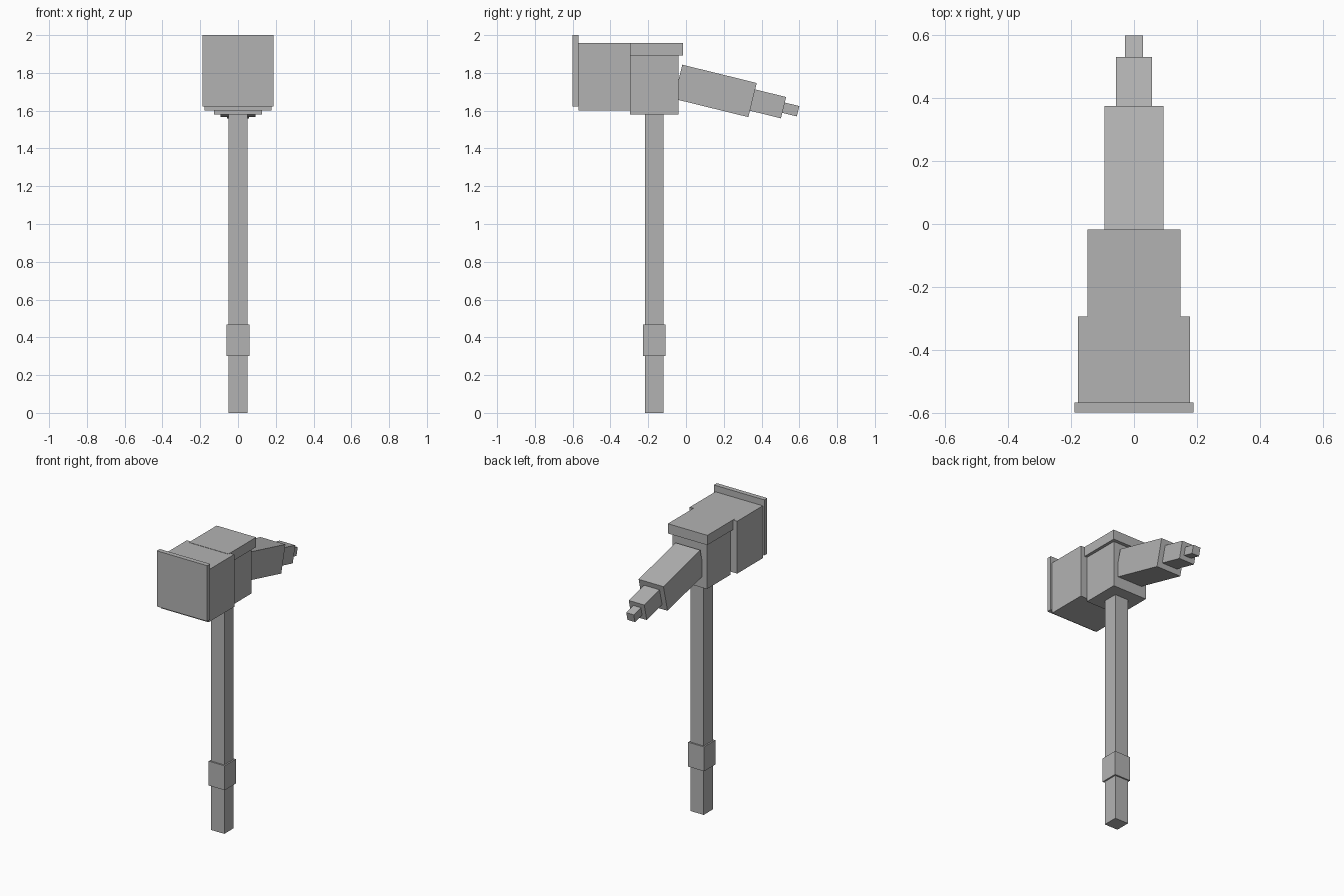
import bpy
from math import radians
from mathutils import Vector, Matrix

cube = bpy.data.objects.get("Cube")
if cube:
    bpy.data.objects.remove(cube, do_unlink=True)

GREY = (0.45, 0.45, 0.45, 1)
grey = bpy.data.materials.new("plain grey")
grey.use_nodes = True
grey.diffuse_color = GREY
grey.node_tree.nodes["Principled BSDF"].inputs["Base Color"].default_value = GREY


def box(name, size, centre, tilt=0.0):
    """Flat-shaded box with its size baked into the mesh, tilted about x."""
    bpy.ops.mesh.primitive_cube_add(size=1, location=centre, rotation=(tilt, 0, 0))
    obj = bpy.context.object
    obj.name = name
    obj.data.transform(Matrix.Diagonal((*size, 1)))
    obj.data.materials.append(grey)
    return obj


def span(name, width, y0, y1, z0, z1):
    """Upright box centred on x = 0 between the given y and z limits."""
    return box(name, (width, y1 - y0, z1 - z0), (0, (y0 + y1) / 2, (z0 + z1) / 2))


# Shaft and grip collar
span("shaft", 0.10, -0.218, -0.118, 0, 1.60)
span("grip_collar", 0.12, -0.228, -0.108, 0.302, 0.467)

# Hammer head: socket block, cap, striking block and face plate
span("socket_block", 0.256, -0.296, -0.04, 1.581, 1.90)
span("socket_cap", 0.296, -0.313, -0.017, 1.893, 1.959)
span("striking_block", 0.356, -0.57, -0.294, 1.602, 1.957)
span("face_plate", 0.378, -0.60, -0.568, 1.623, 2.0)

# Drooping rear spike: stepped square segments along one tilted axis
tilt = radians(-13.8)
axis = Matrix.Rotation(tilt, 3, "X") @ Vector((0, 1, 0))
start = Vector((0, -0.042, 1.753))
for name, length, width in (("spike_base", 0.406, 0.186),
                            ("spike_middle", 0.169, 0.116),
                            ("spike_tip", 0.079, 0.056)):
    box(name, (width, length, width), start + axis * length / 2, tilt)
    start += axis * length
